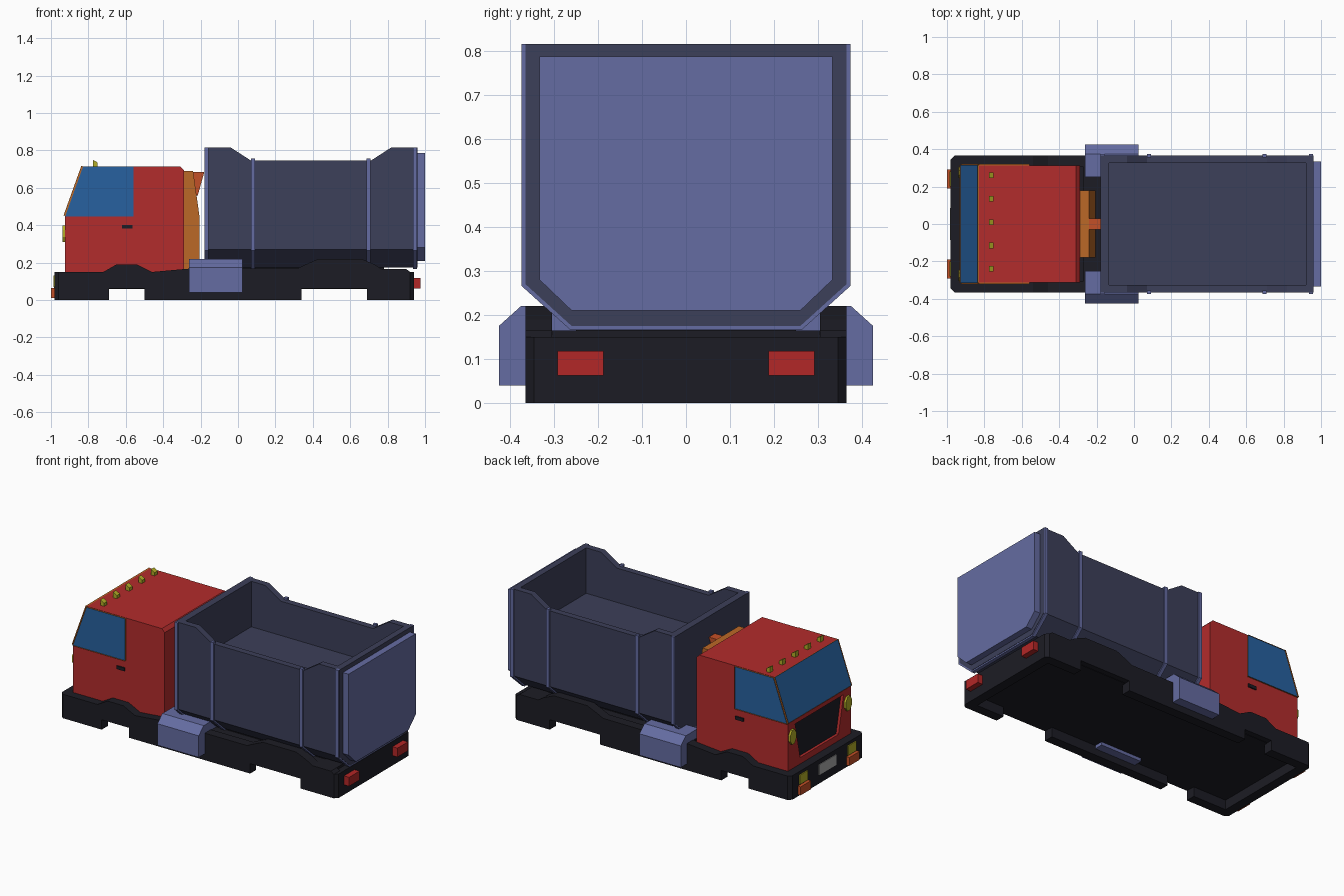
import bpy, bmesh, math
from mathutils import Vector

if "Cube" in bpy.data.objects:
    bpy.data.objects.remove(bpy.data.objects["Cube"])


def mat(name, r, g, b):
    m = bpy.data.materials.new(name)
    m.diffuse_color = (r, g, b, 1)
    m.use_nodes = True
    m.node_tree.nodes["Principled BSDF"].inputs["Base Color"].default_value = m.diffuse_color
    return m


RED = mat("red_paint", 0.45, 0.025, 0.025)
ORANGE = mat("orange_trim", 0.50, 0.14, 0.02)
BLACK = mat("black_chassis", 0.012, 0.012, 0.018)
NAVY = mat("dark_blue_steel", 0.045, 0.05, 0.10)
BLUE = mat("blue_steel", 0.13, 0.15, 0.36)
GLASS = mat("glass", 0.02, 0.12, 0.35)
YELLOW = mat("yellow_lamp", 0.45, 0.42, 0.02)
LAMP = mat("red_lamp", 0.45, 0.02, 0.02)
SIGNAL = mat("signal_lamp", 0.55, 0.08, 0.02)
WHITE = mat("plate_grey", 0.4, 0.4, 0.4)


def finish(bm, name, *mats):
    bmesh.ops.recalc_face_normals(bm, faces=bm.faces)
    me = bpy.data.meshes.new(name)
    bm.to_mesh(me)
    bm.free()
    for m in mats:
        me.materials.append(m)
    ob = bpy.data.objects.new(name, me)
    bpy.context.collection.objects.link(ob)
    return ob


def prism(name, pts, axis, a, b, m):
    """Extrude a 2D outline along x (y,z), y (x,z) or z (x,y) from a to b."""
    place = {"x": lambda u, v: (a, u, v), "y": lambda u, v: (u, a, v), "z": lambda u, v: (u, v, a)}[axis]
    bm = bmesh.new()
    f = bm.faces.new([bm.verts.new(place(u, v)) for u, v in pts])
    ext = bmesh.ops.extrude_face_region(bm, geom=[f])
    step = Vector([(b - a) * (axis == k) for k in "xyz"])
    bmesh.ops.translate(bm, vec=step, verts=[e for e in ext["geom"] if isinstance(e, bmesh.types.BMVert)])
    return finish(bm, name, m)


def box(name, x0, x1, y0, y1, z0, z1, m):
    return prism(name, [(x0, y0), (x1, y0), (x1, y1), (x0, y1)], "z", z0, z1, m)


def window(name, corners, out, rim=0.025):
    """Raised frame with a recessed pane."""
    n = Vector(out).normalized()
    bm = bmesh.new()
    f = bm.faces.new([bm.verts.new(Vector(c) + n * 0.008) for c in corners])
    edges = list(f.edges)
    bmesh.ops.inset_region(bm, faces=[f], thickness=rim, use_boundary=True)
    f.material_index = 1
    bmesh.ops.translate(bm, vec=-n * 0.006, verts=list(f.verts))
    border = [e for e in bm.edges if e.is_boundary]
    ext = bmesh.ops.extrude_edge_only(bm, edges=border)
    bmesh.ops.translate(bm, vec=-n * 0.01, verts=[v for v in ext["geom"] if isinstance(v, bmesh.types.BMVert)])
    return finish(bm, name, ORANGE, GLASS)


def cut(ob, cutter):
    mod = ob.modifiers.new("cut", "BOOLEAN")
    mod.operation, mod.object, mod.solver = "DIFFERENCE", cutter, "EXACT"
    cutter.hide_render = True
    cutter.hide_set(True)


SIDES = ((-1, "right"), (1, "left"))

# chassis: floor, end bars and side skirts with wheel notches
box("chassis_floor", -0.96, 0.92, -0.33, 0.33, 0.06, 0.148, BLACK)
box("chassis_deck", -0.27, 0.90, -0.33, 0.33, 0.14, 0.165, BLACK)
for s, name in ((-1, "front_bumper"), (1, "rear_bumper")):
    c = -0.02
    prism(name, [(s * x + c, y) for x, y in ((0.96, -0.345), (0.94, -0.365), (0.90, -0.365),
          (0.90, 0.365), (0.94, 0.365), (0.96, 0.345))], "z", 0, 0.15, BLACK)
skirt = [(-0.96, 0), (-0.69, 0), (-0.69, 0.062), (-0.5, 0.062), (-0.5, 0), (0.34, 0), (0.34, 0.062),
         (0.69, 0.062), (0.69, 0), (0.92, 0), (0.92, 0.15), (0.90, 0.165), (0.77, 0.165), (0.73, 0.19),
         (0.66, 0.22), (0.43, 0.22), (0.35, 0.185), (0.32, 0.17), (-0.26, 0.168), (-0.46, 0.15),
         (-0.54, 0.19), (-0.65, 0.19), (-0.72, 0.15), (-0.96, 0.15)]
for s, side in SIDES:
    prism(side + "_skirt", skirt, "y", s * 0.305, s * 0.365, BLACK)
    # side fuel tanks
    prism(side + "_tank", [(s * y, z) for y, z in ((0.25, 0.04), (0.425, 0.04), (0.425, 0.175),
          (0.375, 0.22), (0.25, 0.22))], "x", -0.262, 0.025, BLUE)

# cab body
cab = prism("cab", [(-0.925, 0.14), (-0.925, 0.45), (-0.83, 0.715), (-0.31, 0.715), (-0.29, 0.695), (-0.29, 0.14)],
            "y", -0.312, 0.312, RED)
for s, side in SIDES:
    y = s * 0.312
    window(side + "_side_window", [(-0.925, y, 0.447), (-0.56, y, 0.447), (-0.56, y, 0.713), (-0.83, y, 0.713)],
           (0, s, 0))
    box(side + "_door_handle", -0.62, -0.565, s * 0.30, s * 0.32, 0.382, 0.402, BLACK)
window("windshield", [(-0.925, -0.315, 0.45), (-0.925, 0.315, 0.45), (-0.83, 0.315, 0.715), (-0.83, -0.315, 0.715)],
       (-0.265, 0, 0.095))

# grille recess in the nose
grille = [(-0.24, 0.42), (0.24, 0.42), (0.19, 0.19), (-0.19, 0.19)]
cut(cab, prism("grille_cutter", grille, "x", -0.96, -0.905, RED))
prism("grille", grille, "x", -0.908, -0.88, BLACK)

# lamps and number plate
for s, side in SIDES:
    ring = [(s * 0.275 + 0.032 * math.cos(i * math.pi / 4 + math.pi / 8),
             0.355 + 0.048 * math.sin(i * math.pi / 4 + math.pi / 8)) for i in range(8)]
    prism(side + "_headlight", ring, "x", -0.938, -0.91, YELLOW)
    box(side + "_fog_lamp", -0.986, -0.96, s * 0.20, s * 0.28, 0.07, 0.13, YELLOW)
    box(side + "_turn_signal", -1.0, -0.96, s * 0.19, s * 0.292, 0.012, 0.065, SIGNAL)
    box(side + "_tail_lamp", 0.93, 0.975, s * 0.188, s * 0.292, 0.062, 0.118, LAMP)
box("number_plate", -0.984, -0.96, -0.085, 0.085, 0.055, 0.12, WHITE)
for i in range(5):
    y = (i - 2) * 0.125 + 0.01
    prism("roof_lamp_%d" % (i + 1), [(-0.776, 0.705), (-0.776, 0.75), (-0.75, 0.735), (-0.75, 0.705)],
          "y", y - 0.015, y + 0.015, YELLOW)

# engine tower and pipe behind the cab
prism("rear_tower", [(-0.30, 0.15), (-0.30, 0.69), (-0.24, 0.69), (-0.205, 0.44), (-0.205, 0.15)],
      "y", -0.18, 0.18, ORANGE)
prism("rear_pipe", [(-0.26, 0.685), (-0.18, 0.685), (-0.215, 0.56), (-0.23, 0.56)], "y", -0.03, 0.03, SIGNAL)

# dump bed, hollowed, with a dip in both side walls
section = [(-0.365, 0.815), (-0.365, 0.27), (-0.26, 0.175), (0.26, 0.175), (0.365, 0.27), (0.365, 0.815)]
bed = prism("dump_bed", section, "x", -0.18, 0.96, NAVY)
cut(bed, prism("dip_cutter", [(-0.04, 0.816), (0.07, 0.745), (0.71, 0.745), (0.82, 0.816), (0.82, 0.95), (-0.04, 0.95)],
               "y", -0.5, 0.5, NAVY))
cut(bed, box("hollow_cutter", -0.135, 0.92, -0.325, 0.325, 0.53, 1.0, NAVY))
box("bed_mount", -0.15, 0.78, -0.25, 0.25, 0.15, 0.18, BLACK)

# ribs wrapping the bed
for i, (x, top) in enumerate(((-0.168, 0.815), (0.08, 0.757), (0.698, 0.757), (0.947, 0.815))):
    outer = [(-0.374, top), (-0.374, 0.266), (-0.263, 0.166), (0.263, 0.166), (0.374, 0.266), (0.374, top)]
    inner = [(0.355, top), (0.355, 0.275), (0.255, 0.185), (-0.255, 0.185), (-0.355, 0.275), (-0.355, top)]
    prism("bed_rib_%d" % (i + 1), outer + inner, "x", x - 0.011, x + 0.011, BLUE)

# tailgate panel
prism("tailgate", [(-0.333, 0.787), (-0.333, 0.28), (-0.26, 0.21), (0.26, 0.21), (0.333, 0.28), (0.333, 0.787)],
      "x", 0.95, 1.0, BLUE)
